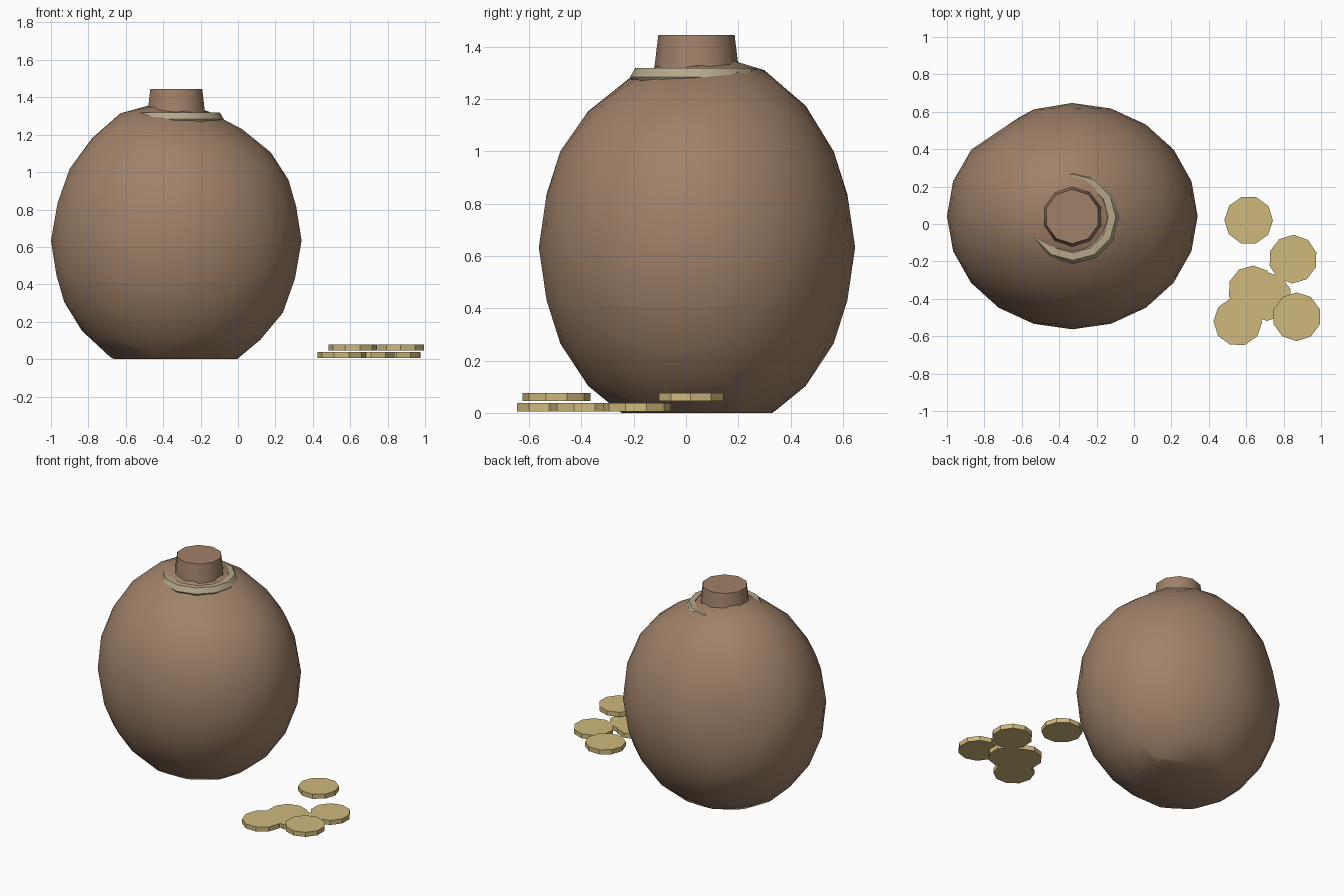
import bpy, bmesh, math
from mathutils import Vector, Matrix

if "Cube" in bpy.data.objects:
    bpy.data.objects.remove(bpy.data.objects["Cube"])

CX, CY = -0.33, 0.042      # sack axis


def material(name, rgb):
    m = bpy.data.materials.new(name)
    m.diffuse_color = (*rgb, 1)
    m.use_nodes = True
    m.node_tree.nodes["Principled BSDF"].inputs["Base Color"].default_value = m.diffuse_color
    return m


BROWN = material("brown_cloth", (0.35, 0.22, 0.14))
BEIGE = material("beige_rope", (0.46, 0.39, 0.25))
GOLD = material("gold", (0.62, 0.48, 0.20))


def make(name, bm, mat, smooth=None):
    bmesh.ops.recalc_face_normals(bm, faces=bm.faces)
    me = bpy.data.meshes.new(name)
    bm.to_mesh(me)
    bm.free()
    me.materials.append(mat)
    ob = bpy.data.objects.new(name, me)
    bpy.context.collection.objects.link(ob)
    if smooth is not None:
        bpy.ops.object.select_all(action='DESELECT')
        bpy.context.view_layer.objects.active = ob
        ob.select_set(True)
        bpy.ops.object.shade_smooth_by_angle(angle=math.radians(smooth))
    return ob


# Sack body: stretched icosphere, slumped at the top, cut flat underneath
bm = bmesh.new()
bmesh.ops.create_icosphere(bm, subdivisions=3, radius=1)
span = [max(abs(v.co[i]) for v in bm.verts) for i in range(3)]
dent = Vector((-0.57, 0.8, 0.1)).normalized()
for v in bm.verts:
    d = v.co.normalized()
    r = 1.0 - 0.05 * max(0, (d.dot(dent) - 0.94) / 0.06)
    x = d.x / span[0] * 0.67 * r
    y = d.y / span[1] * 0.605 * r
    z = 0.633 + d.z * 0.732
    t = min(1, max(0, (d.z - 0.6) / 0.3))
    z += t * (-0.09 * x + 0.06 * y)
    if d.z > 0.97:
        z = min(z, 1.345)
    v.co = (CX + x, CY + y, z)
cut = bmesh.ops.bisect_plane(bm, geom=bm.verts[:] + bm.edges[:] + bm.faces[:],
                             plane_co=(0, 0, 0), plane_no=(0, 0, 1), clear_inner=True)
bmesh.ops.holes_fill(bm, edges=[e for e in bm.edges if e.is_boundary])
make("sack_body", bm, BROWN, 180)

# Rope collar: six-sided ring around the neck
bm = bmesh.new()
N, M = 12, 6
rings = []
for i in range(N):
    a = 2 * math.pi * i / N
    ring = []
    for j in range(M):
        b = 2 * math.pi * j / M
        r = 0.21 + 0.04 * math.cos(b)
        ring.append(bm.verts.new((CX + 0.003 + r * math.cos(a), CY - 0.006 + r * math.sin(a),
                                  1.285 + 0.04 * math.sin(b))))
    rings.append(ring)
for i in range(N):
    p, q = rings[i], rings[(i + 1) % N]
    for j in range(M):
        k = (j + 1) % M
        bm.faces.new((p[j], q[j], q[k], p[k]))
make("rope_collar", bm, BEIGE, 40)

# Gathered neck: tapered ten-sided plug
bm = bmesh.new()
bmesh.ops.create_cone(bm, cap_ends=True, segments=10, radius1=0.17, radius2=0.146, depth=0.2,
                      matrix=Matrix.Translation((CX, CY - 0.002, 1.345)))
make("sack_neck", bm, BROWN, 40)

# Loose coins in two layers
LOW, HIGH = 0.022, 0.061
coins = [(0.613, 0.02, HIGH), (0.85, -0.188, LOW), (0.87, -0.496, HIGH),
         (0.555, -0.522, LOW), (0.633, -0.352, LOW), (0.712, -0.388, LOW)]
for n, (x, y, z) in enumerate(coins, 1):
    bm = bmesh.new()
    bmesh.ops.create_cone(bm, cap_ends=True, segments=10, radius1=0.13, radius2=0.13, depth=0.032,
                          matrix=Matrix.Translation((x, y, z)) @ Matrix.Rotation(0.3 * (n % 3), 4, 'Z'))
    make(f"coin_{n}", bm, GOLD)
